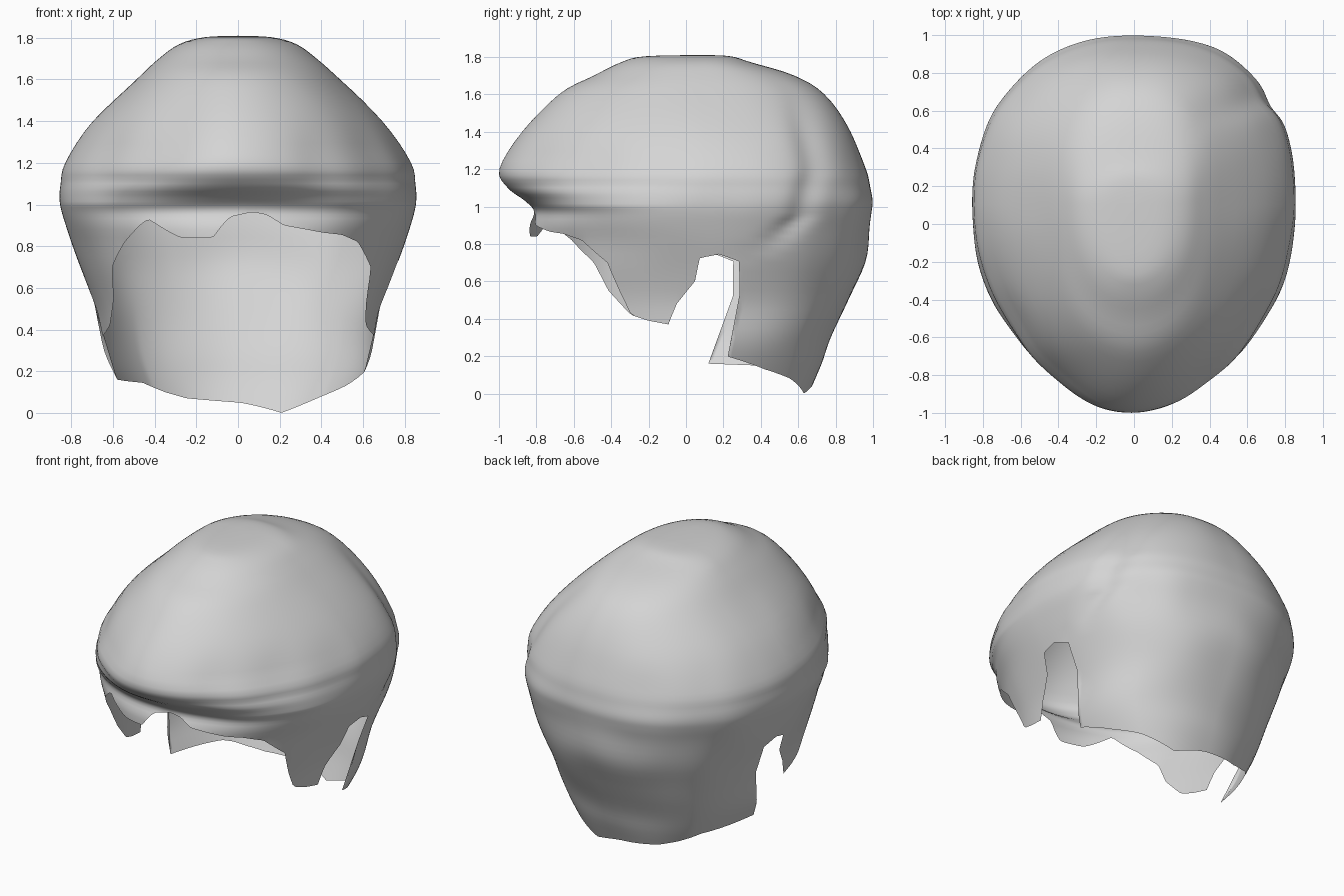
import bpy, bmesh, math
from mathutils import Vector, noise

cube = bpy.data.objects.get("Cube")
if cube:
    bpy.data.objects.remove(cube, do_unlink=True)

COLS, ROWS, MID_Y = 240, 60, 0.1

# Outline stations from crown to nape: height, half width, front y, back y
STATIONS = [
    (1.81, 0, .1, .1), (1.803, .16, -.22, .24), (1.77, .28, -.35, .35),
    (1.7, .38, -.49, .58), (1.6, .49, -.68, .74), (1.4, .695, -.87, .88),
    (1.2, .83, -1, .96), (1.1, .855, -.955, .985), (1.03, .86, -.86, 1),
    (.97, .85, -.81, .995), (.88, .82, -.84, .98), (.7, .755, -.84, .955),
    (.5, .69, -.82, .87), (.3, .655, -.8, .77), (.15, .59, -.8, .72),
    (-.02, .5, -.8, .65)]

# Roundness of the front half of each section: height, power
ROUNDNESS = [(.82, 2.05), (1, 2.25), (1.12, 1.85), (1.25, 1.75), (1.7, 2.15)]

# Lower rim: angle from the front, height
EAR = [(65, .42), (71, .39), (78, .37), (81, .48), (87, .6), (88, .72),
       (93, .745), (100, .7)]
RIM = ([(-180, .05), (-155, .07), (-143, .1), (-130, .145), (-101.5, .16)]
       + [(-a, z) for a, z in reversed(EAR)]
       + [(-57, .55), (-52, .7), (-42, .82), (-33, .9), (-29, .93), (-23, .87),
          (-19, .84), (-8, .84), (-2, .94), (3.5, .965), (8, .95), (14, .9),
          (29, .865), (37, .855), (46, .82), (57, .7), (61, .55)]
       + EAR + [(101.5, .2), (120, .13), (137, .08), (160, 0), (180, .05)])

# Groove behind the ear: height, y
GROOVE = [(.72, .25), (.8, .45), (.95, .62), (1.2, .69), (1.6, .6), (1.75, .4)]


def lerp_table(table, k):
    for (a, p), (b, q) in zip(table, table[1:]):
        if k <= b:
            return p + (q - p) * max(0, (k - a) / (b - a))
    return table[-1][1]


def station(u):
    """Smooth interpolation through the outline stations."""
    i = min(int(u), len(STATIONS) - 2)
    t = u - i
    p = [Vector(STATIONS[max(0, min(len(STATIONS) - 1, i + k))])
         for k in (-1, 0, 1, 2)]
    m, n = (p[2] - p[0]) / 2, (p[3] - p[1]) / 2
    s = t * t * (3 - 2 * t)
    return (p[1] * (1 - s) + p[2] * s
            + m * (t * (1 - t) ** 2) - n * (t * t * (1 - t)))


def level_at(z):
    lo, hi = 0, len(STATIONS) - 1
    for _ in range(30):
        mid = (lo + hi) / 2
        if station(mid)[0] > z:
            lo = mid
        else:
            hi = mid
    return lo


def surface(angle, u):
    z, half, front, back = station(u)
    s, c = math.sin(angle), math.cos(angle)
    if c > 0:
        power, depth = lerp_table(ROUNDNESS, z), front - MID_Y
    else:
        power, depth = (2.4 if s > 0 else 2.15), back - MID_Y
    x = math.copysign(abs(s) ** (2 / power), s) * half
    y = MID_Y + abs(c) ** (2 / power) * depth
    # Soft lumps and the groove
    scale = 1 + min(1, u / 4) * .012 * noise.noise(Vector((x, y, z)) * 3.2)
    if x > 0 and .72 < z < 1.75:
        fade = min(1, (z - .72) * 5, (1.75 - z) * 3)
        scale -= .03 * fade * math.exp(-((y - lerp_table(GROOVE, z)) / .08) ** 2)
    x, y = x * scale, MID_Y + (y - MID_Y) * scale
    # Lower corners behind the ears reach forward
    if c < 0 and z < .55:
        y -= (.2 if s > 0 else .45) * (.55 - z) * max(0, 1 + 1.4 * c)
    return x, y, z


# Hair shell
bm = bmesh.new()
crown = bm.verts.new((0, MID_Y, STATIONS[0][0]))
step = (len(STATIONS) - 1) / ROWS
columns = []
for i in range(COLS):
    deg = -180 + 360 * i / COLS
    end = level_at(lerp_table(RIM, deg))
    columns.append([bm.verts.new(surface(math.radians(deg), min(end, j * step)))
                    for j in range(1, ROWS + 1)])
for i in range(COLS):
    a, b = columns[i], columns[(i + 1) % COLS]
    bm.faces.new((crown, a[0], b[0]))
    for j in range(ROWS - 1):
        bm.faces.new((a[j], a[j + 1], b[j + 1], b[j]))
# Collapse the rows that end at the rim
bmesh.ops.remove_doubles(bm, verts=bm.verts[:], dist=.0002)
for face in bm.faces:
    face.smooth = True
mesh = bpy.data.meshes.new("hair")
bm.to_mesh(mesh)
bm.free()
hair = bpy.data.objects.new("hair", mesh)
bpy.context.collection.objects.link(hair)

# Colour
grey = bpy.data.materials.new("light grey")
grey.use_nodes = True
grey.diffuse_color = (.66, .66, .66, 1)
grey.node_tree.nodes["Principled BSDF"].inputs["Base Color"].default_value = (.66, .66, .66, 1)
mesh.materials.append(grey)
